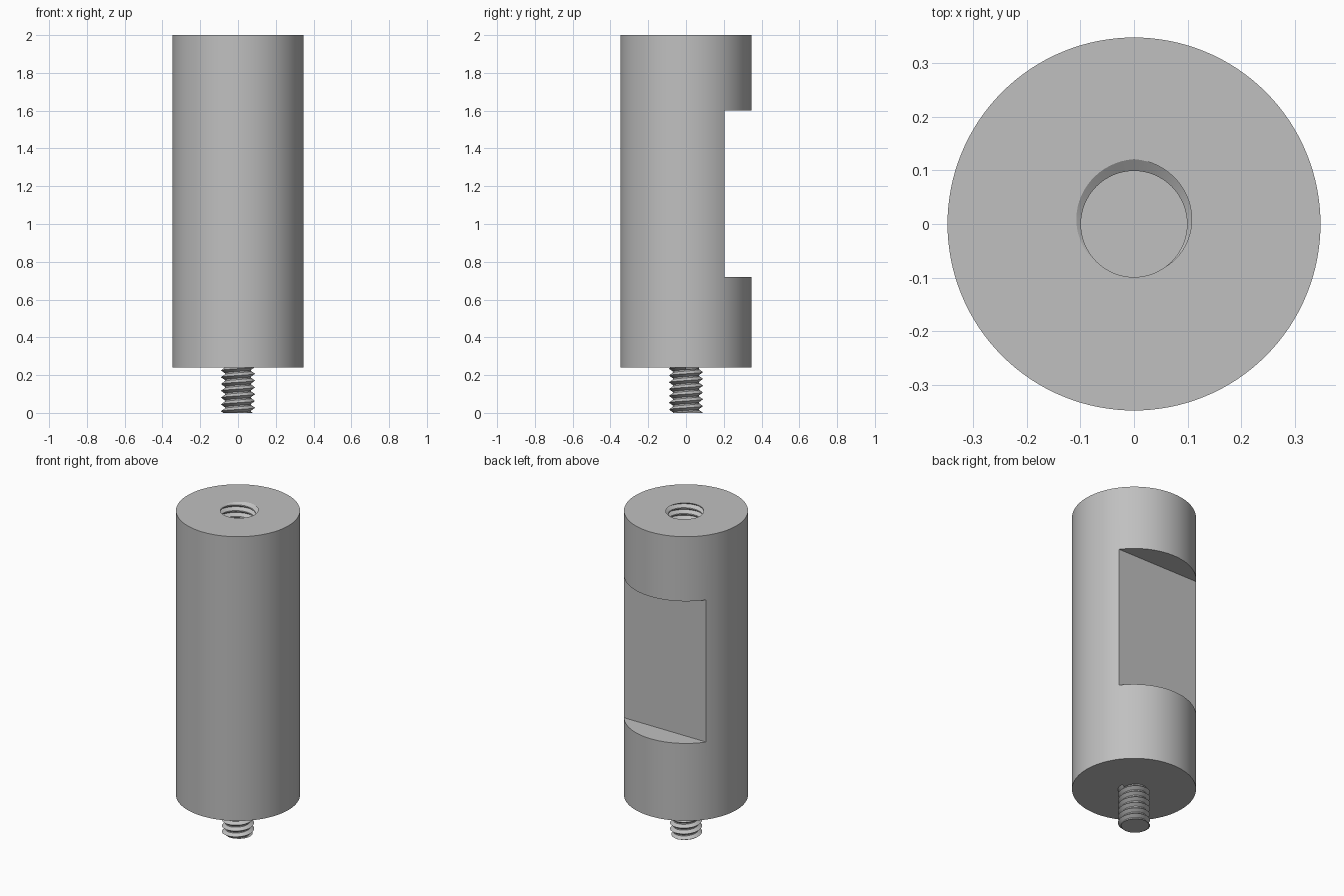
import bpy
import bmesh
from math import cos, sin, pi

if "Cube" in bpy.data.objects:
    bpy.data.objects.remove(bpy.data.objects["Cube"], do_unlink=True)

RADIUS, BASE, TOP = 0.348, 0.24, 2.0
PITCH = 0.036

steel = bpy.data.materials.new("light grey steel")
steel.use_nodes = True
colour = (0.527, 0.527, 0.527, 1)
steel.diffuse_color = colour
steel.node_tree.nodes["Principled BSDF"].inputs["Base Color"].default_value = colour


def make_object(name, bm):
    bmesh.ops.recalc_face_normals(bm, faces=bm.faces)
    mesh = bpy.data.meshes.new(name)
    bm.to_mesh(mesh)
    bm.free()
    mesh.materials.append(steel)
    obj = bpy.data.objects.new(name, mesh)
    bpy.context.collection.objects.link(obj)
    return obj


def activate(obj):
    bpy.ops.object.select_all(action="DESELECT")
    obj.select_set(True)
    bpy.context.view_layer.objects.active = obj


def threaded_rod(name, z0, z1, crest_z, minor, major, flat, segments=64):
    """Right-hand threaded rod, cut flat at both ends; a crest faces +y at crest_z."""
    profile = [(0, major), (0.5 - flat / 2, minor), (0.5 + flat / 2, minor)]
    count = len(profile)
    turns = int((z1 - z0) / PITCH) + 5
    start = crest_z - PITCH * (0.25 + int((crest_z - z0) / PITCH) + 3)
    bm = bmesh.new()
    rows = []
    for r in range(turns * count):
        frac, radius = profile[r % count]
        row = []
        for j in range(segments):
            a = 2 * pi * j / segments
            z = start + PITCH * (r // count + frac + j / segments)
            row.append(bm.verts.new((radius * cos(a), radius * sin(a), z)))
        rows.append(row)
    # After one turn each row joins the row one pitch higher
    for r in range(len(rows) - count - 1):
        low = rows[r] + [rows[r + count][0]]
        high = rows[r + 1] + [rows[r + 1 + count][0]]
        for j in range(segments):
            bm.faces.new((low[j], low[j + 1], high[j + 1], high[j]))
    for z, direction in ((z0, -1), (z1, 1)):
        bmesh.ops.bisect_plane(bm, geom=bm.verts[:] + bm.edges[:] + bm.faces[:],
                               plane_co=(0, 0, z), plane_no=(0, 0, direction),
                               clear_outer=True)
    loose = [v for v in bm.verts if not v.link_faces]
    bmesh.ops.delete(bm, geom=loose, context="VERTS")
    bmesh.ops.holes_fill(bm, edges=[e for e in bm.edges if e.is_boundary], sides=0)
    return make_object(name, bm)


def subtract(obj, cutter):
    activate(obj)
    mod = obj.modifiers.new("cut", "BOOLEAN")
    mod.operation = "DIFFERENCE"
    mod.solver = "EXACT"
    mod.object = cutter
    bpy.ops.object.modifier_apply(modifier=mod.name)
    bpy.data.objects.remove(cutter, do_unlink=True)


# Main cylinder
bm = bmesh.new()
bmesh.ops.create_cone(bm, cap_ends=True, segments=128, radius1=RADIUS, radius2=RADIUS,
                      depth=TOP - BASE)
bmesh.ops.translate(bm, verts=bm.verts, vec=(0, 0, (TOP + BASE) / 2))
body = make_object("body", bm)

# Flat notch in the back
bm = bmesh.new()
bmesh.ops.create_cube(bm, size=1)
bmesh.ops.scale(bm, verts=bm.verts, vec=(1, 0.4, 0.88))
bmesh.ops.translate(bm, verts=bm.verts, vec=(0, 0.405, 1.16))
subtract(body, make_object("notch_cutter", bm))

# Threaded blind hole in the top
subtract(body, threaded_rod("hole_cutter", TOP - 0.28, TOP + 0.02, TOP, 0.099, 0.121, 0.2))

# Threaded stud underneath
stud = threaded_rod("threaded_stud", 0, BASE + 0.01, 0.0, 0.07, 0.09, 0.2)

for obj in (body, stud):
    activate(obj)
    bpy.ops.object.shade_smooth_by_angle(angle=pi / 6)
